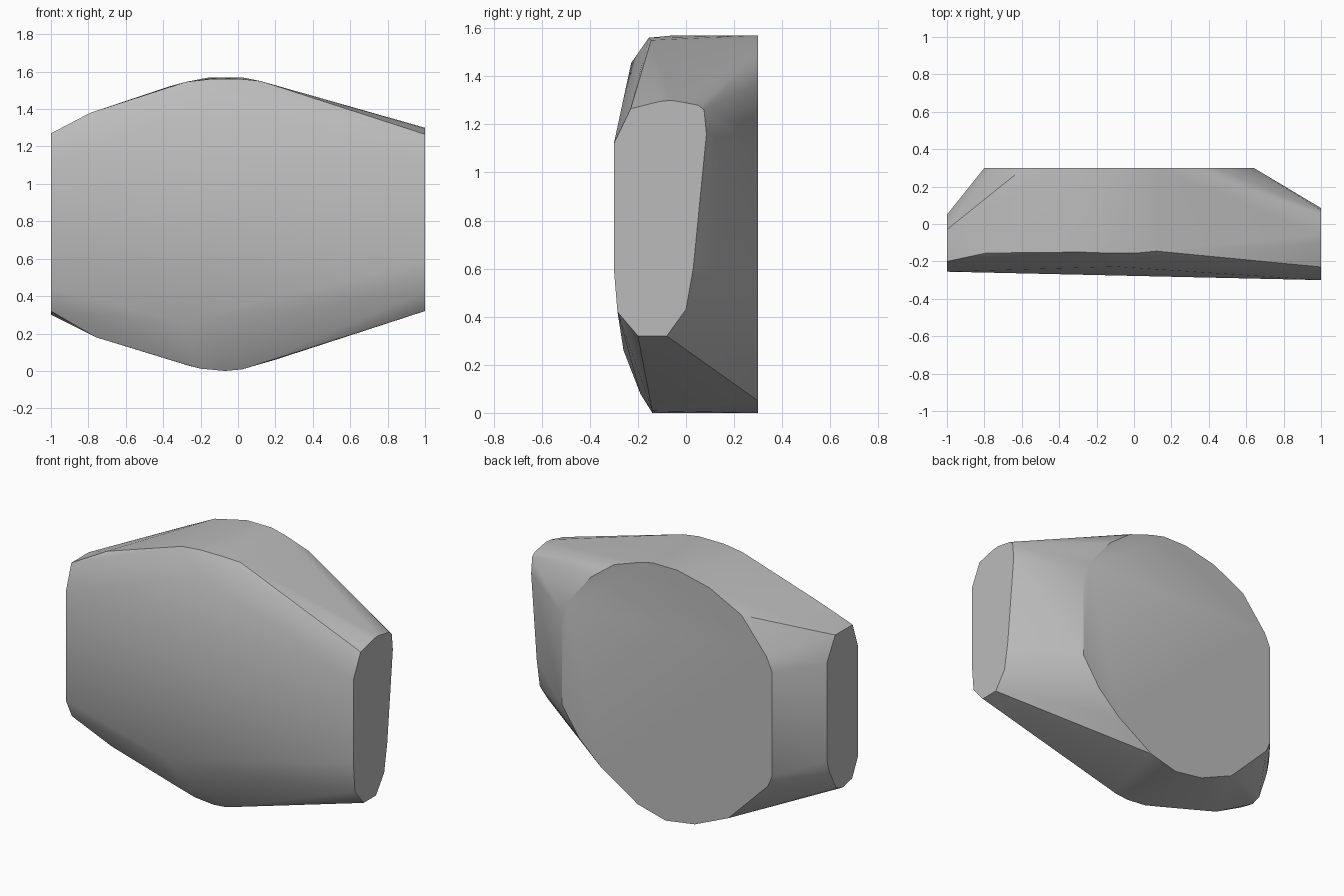
import bpy
import bmesh
from math import radians

# Remove the default cube only
default_cube = bpy.data.objects.get("Cube")
if default_cube:
    bpy.data.objects.remove(default_cube, do_unlink=True)


def make_material(name, colour):
    material = bpy.data.materials.new(name)
    material.use_nodes = True
    material.diffuse_color = colour
    shader = material.node_tree.nodes["Principled BSDF"]
    shader.inputs["Base Color"].default_value = colour
    return material


def end_section(x, outline):
    """Place a (y, z) outline on an end plane."""
    return [(x, y, z) for y, z in outline]


def back_section(y, outline):
    """Place an (x, z) outline on the back plane."""
    return [(x, y, z) for x, z in outline]


def make_hull(name, points, material):
    """Wrap the sections in one convex skin, with flat areas merged."""
    bm = bmesh.new()
    for point in points:
        bm.verts.new(point)
    result = bmesh.ops.convex_hull(bm, input=bm.verts[:])
    unused = {g for g in result["geom_interior"] + result["geom_unused"]
              if isinstance(g, bmesh.types.BMVert) and g.is_valid}
    loose = [v for v in unused if not v.link_faces]
    bmesh.ops.delete(bm, geom=loose, context="VERTS")
    bmesh.ops.dissolve_limit(bm, angle_limit=radians(0.5),
                             verts=bm.verts[:], edges=bm.edges[:])
    bmesh.ops.recalc_face_normals(bm, faces=bm.faces[:])
    mesh = bpy.data.meshes.new(name)
    bm.to_mesh(mesh)
    bm.free()
    mesh.materials.append(material)
    obj = bpy.data.objects.new(name, mesh)
    bpy.context.collection.objects.link(obj)
    return obj


# Flat end on the model's left
left_end = end_section(1, [
    (-.3, 1.12), (-.23, 1.265), (-.11, 1.295), (-.06, 1.3), (.05, 1.28),
    (.075, 1.26), (.085, 1.16), (.03, .6), (0, .43), (-.08, .32),
    (-.2, .32), (-.285, .42), (-.3, .6)])

# Flat end on the model's right
right_end = end_section(-1, [
    (-.255, 1.11), (-.2, 1.27), (-.03, 1.27), (.05, 1.13), (.05, .52),
    (.03, .45), (-.04, .32), (-.1, .3), (-.195, .32), (-.255, .44)])

# Rounded flat back
back = back_section(.3, [
    (-.8, 1.11), (-.76, 1.2), (-.59, 1.41), (-.37, 1.52), (-.15, 1.57),
    (.02, 1.57), (.12, 1.545), (.28, 1.49), (.44, 1.37), (.6, 1.17),
    (.64, 1.09), (.64, .53), (.52, .35), (.37, .21), (.12, .05),
    (-.07, 0), (-.27, .03), (-.5, .13), (-.77, .4), (-.8, .47)])

# Crest along the upper front edge
crest = [
    (-.79, -.155, 1.38), (-.28, -.15, 1.545), (-.15, -.155, 1.56),
    (.02, -.155, 1.56), (.12, -.145, 1.55), (-.1, -.05, 1.57),
    (-.1, -.228, 1.455)]

# Keel along the lower front edge
keel = [
    (-.76, -.15, .18), (-.3, -.14, .04), (-.2, -.14, .012),
    (-.07, -.14, 0), (.02, -.14, .008), (.2, -.13, .06),
    (-.07, -.19, .08), (-.3, -.26, .26)]

stone_grey = make_material("stone grey", (.5, .5, .5, 1))
body = make_hull("faceted_body", left_end + right_end + back + crest + keel,
                 stone_grey)

# Soft facets, crisp rims
bpy.ops.object.select_all(action="DESELECT")
body.select_set(True)
bpy.context.view_layer.objects.active = body
bpy.ops.object.shade_smooth_by_angle(angle=radians(30))
